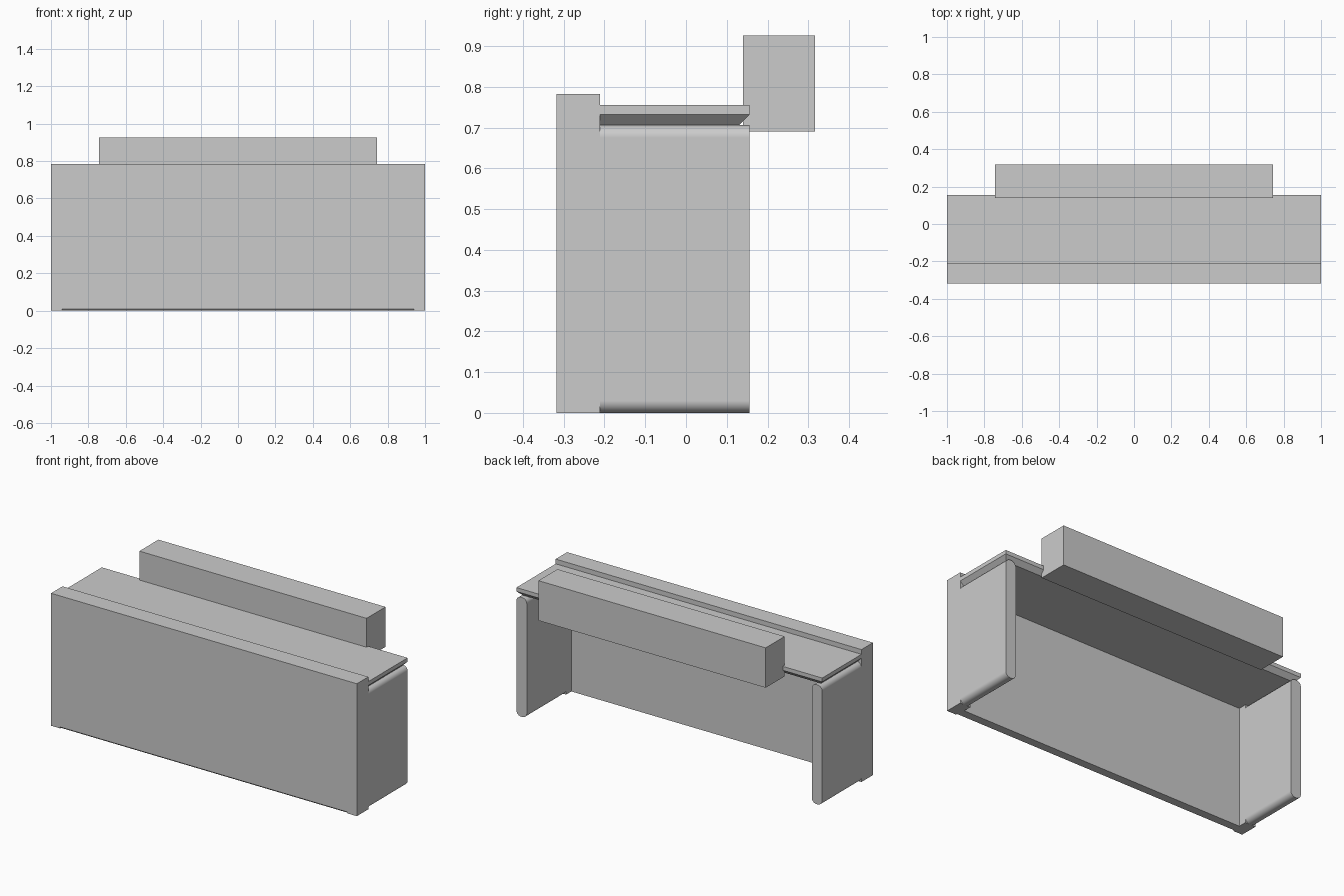
import bpy, bmesh
from math import pi
from mathutils import Vector

cube = bpy.data.objects.get("Cube")
if cube:
    bpy.data.objects.remove(cube, do_unlink=True)

GREY = (0.6, 0.6, 0.6, 1)
mat = bpy.data.materials.new("plain grey")
mat.use_nodes = True
mat.diffuse_color = GREY
mat.node_tree.nodes["Principled BSDF"].inputs["Base Color"].default_value = GREY


def box(name, lo, hi):
    """Box between two corners."""
    lo, hi = Vector(lo), Vector(hi)
    bm = bmesh.new()
    bmesh.ops.create_cube(bm, size=1)
    for v in bm.verts:
        v.co = [(lo[i] + hi[i]) / 2 + v.co[i] * (hi[i] - lo[i]) for i in range(3)]
    mesh = bpy.data.meshes.new(name)
    bm.to_mesh(mesh)
    bm.free()
    mesh.materials.append(mat)
    obj = bpy.data.objects.new(name, mesh)
    bpy.context.collection.objects.link(obj)
    return obj


def cut(target, cutter):
    """Subtract a hidden cutter from the target."""
    mod = target.modifiers.new("cut", 'BOOLEAN')
    mod.operation = 'DIFFERENCE'
    mod.solver = 'EXACT'
    mod.object = cutter
    cutter.hide_render = True
    cutter.hide_set(True)


def round_long_edges(obj, radius):
    """Round the edges running front to back."""
    bm = bmesh.new()
    bm.from_mesh(obj.data)
    edges = [e for e in bm.edges if abs(e.verts[0].co.y - e.verts[1].co.y) > 0.1]
    bmesh.ops.bevel(bm, geom=edges, offset=radius, segments=8,
                    profile=0.5, affect='EDGES')
    bm.to_mesh(obj.data)
    bm.free()
    bpy.ops.object.select_all(action='DESELECT')
    obj.select_set(True)
    bpy.context.view_layer.objects.active = obj
    bpy.ops.object.shade_smooth_by_angle()
    weighted = obj.modifiers.new("flat sides", 'WEIGHTED_NORMAL')
    weighted.keep_sharp = True


FRONT, INNER, JOIN, BACK = -0.318, -0.26, -0.211, 0.156
UNDER, RIM, TOP = 0.706, 0.732, 0.755
LEG = 0.932

# Front panel: thick at the ends and top, recessed behind between the legs
panel = box("front_panel", (-1, FRONT, 0), (1, JOIN, 0.783))
cut(panel, box("recess_cutter", (-LEG, INNER, -0.1), (LEG, 0, UNDER)))

# Fine chamfer along the lower front edge, stopping short of the ends
chamfer = box("chamfer_cutter", (-0.94, -0.006, -0.006), (0.94, 0.006, 0.006))
chamfer.location.y = FRONT
chamfer.rotation_euler.x = pi / 4
cut(panel, chamfer)

# Side legs, rounded along top and bottom
for side, x0, x1 in (("left", LEG, 1), ("right", -1, -LEG)):
    leg = box(side + "_leg", (x0, JOIN, 0), (x1, BACK, UNDER))
    round_long_edges(leg, 0.03)

# Desktop: thin square rim over a body that tapers inward underneath
box("desktop_rim", (-1, JOIN, RIM), (1, BACK, TOP))
taper = box("desktop_underside", (-1, JOIN, UNDER), (1, BACK, RIM))
inset = RIM - UNDER
for v in taper.data.vertices:
    if v.co.z < (UNDER + RIM) / 2:
        v.co.x *= 1 - inset
        if v.co.y > 0:
            v.co.y -= inset

# Raised storage box along the back
box("back_box", (-0.743, 0.14, 0.69), (0.743, 0.317, 0.926))
